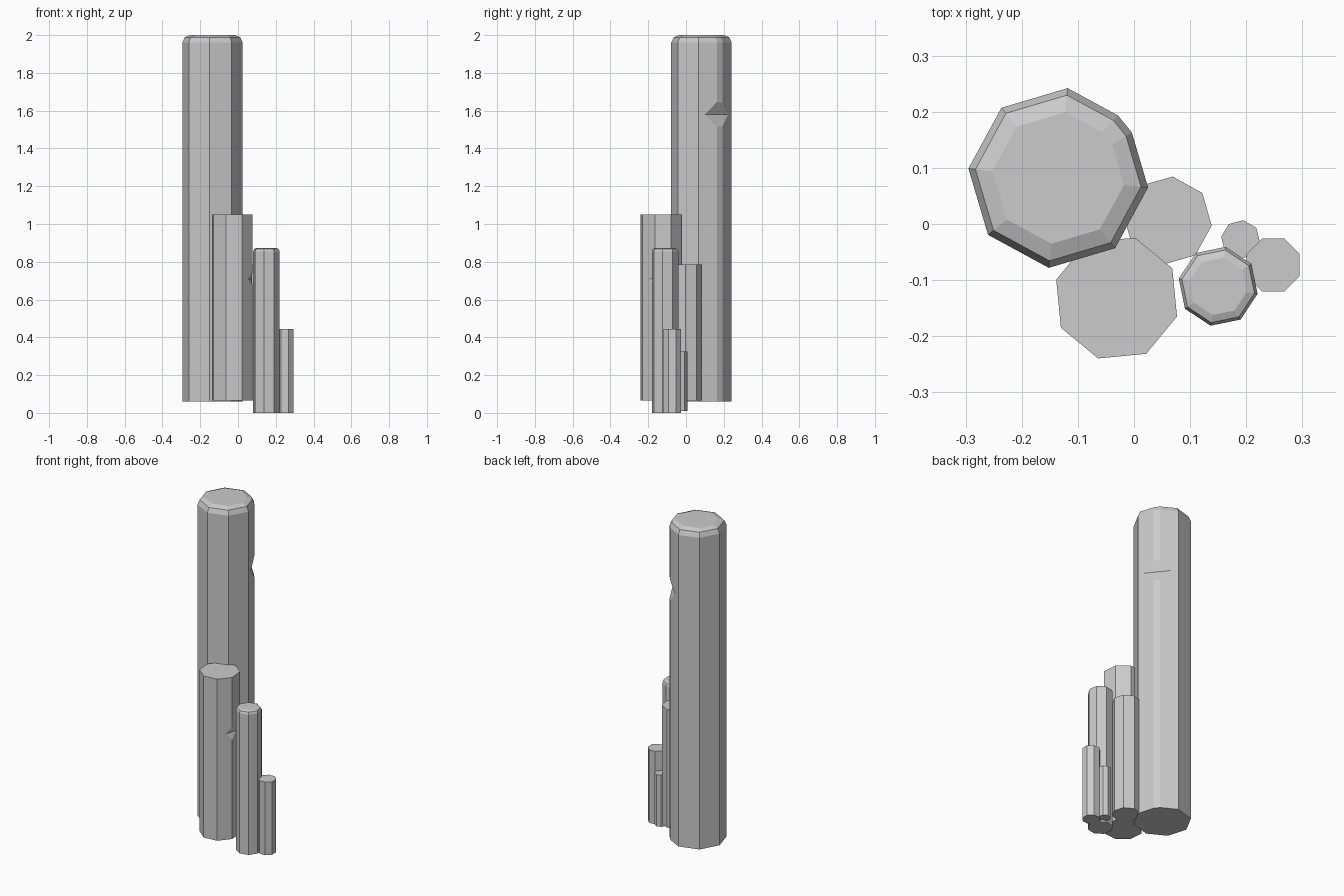
import bpy, bmesh, math
from mathutils import Matrix, Vector

if "Cube" in bpy.data.objects:
    bpy.data.objects.remove(bpy.data.objects["Cube"])


def mesh_object(name, bm):
    bmesh.ops.recalc_face_normals(bm, faces=bm.faces)
    me = bpy.data.meshes.new(name)
    bm.to_mesh(me)
    bm.free()
    ob = bpy.data.objects.new(name, me)
    bpy.context.collection.objects.link(ob)
    return ob


def section(r, start, worn=None, chamfer=0.0):
    """Octagon; the corner with index 'worn' is cut flat."""
    pts = [Vector((r * math.cos(math.radians(start + 45 * i)),
                   r * math.sin(math.radians(start + 45 * i)))) for i in range(8)]
    out = []
    for i, p in enumerate(pts):
        if i == worn:
            for q in (pts[i - 1], pts[(i + 1) % 8]):
                out.append(p + (q - p).normalized() * chamfer)
        else:
            out.append(p)
    return out


def column(name, x, y, r, start, z0, z1, bevel=0.0, worn=None, chamfer=0.0):
    pts = section(r, start, worn, chamfer)
    levels = [(1.0, z0)]
    if bevel:
        for a in (0, 45, 90):
            inset = bevel * (1 - math.cos(math.radians(a)))
            levels.append((1 - 1.08 * inset / r, z1 - bevel + bevel * math.sin(math.radians(a))))
    else:
        levels.append((1.0, z1))
    bm = bmesh.new()
    rings = [[bm.verts.new((x + p.x * s, y + p.y * s, z)) for p in pts] for s, z in levels]
    n = len(pts)
    for lo, hi in zip(rings, rings[1:]):
        for i in range(n):
            j = (i + 1) % n
            bm.faces.new((lo[i], lo[j], hi[j], hi[i]))
    bm.faces.new(rings[0][::-1])
    bm.faces.new(rings[-1])
    return mesh_object(name, bm)


def chip(ob, x, y, z, angle, depth_r, slope):
    """V-shaped chip cut into a column corner by a horizontal wedge."""
    out = 0.09
    bm = bmesh.new()
    ends = []
    for w in (-0.15, 0.15):
        ends.append([bm.verts.new(c) for c in ((depth_r, w, 0),
                                               (depth_r + out, w, out * slope),
                                               (depth_r + out, w, -out * slope))])
    a, b = ends
    bm.faces.new(a)
    bm.faces.new(b[::-1])
    for i in range(3):
        j = (i + 1) % 3
        bm.faces.new((a[i], b[i], b[j], a[j]))
    bm.transform(Matrix.Translation((x, y, z)) @ Matrix.Rotation(math.radians(angle), 4, 'Z'))
    cutter = mesh_object(ob.name + "_chip_cutter", bm)
    cutter.hide_render = True
    cutter.hide_viewport = True
    mod = ob.modifiers.new("chip", 'BOOLEAN')
    mod.operation = 'DIFFERENCE'
    mod.solver = 'EXACT'
    mod.object = cutter


# Tall column with rounded top, one worn edge and a chip
tall = column("tall_column", -0.135, 0.082, 0.161, -6, 0.06, 2.0, 0.04, 1, 0.021)
chip(tall, -0.135, 0.082, 1.58, 38, 0.129, 2.7)

# Flat-topped wide column with a small chip near its neighbour
wide = column("wide_column", -0.031, -0.132, 0.1125, -17, 0.065, 1.05)
chip(wide, -0.031, -0.132, 0.71, -17, 0.098, 2.7)

# Remaining columns
column("rear_column", 0.06, 0.006, 0.079, -6.5, 0.065, 0.785)
column("round_top_column", 0.15, -0.111, 0.0715, -11, 0.0, 0.873, 0.018)
column("short_column", 0.248, -0.073, 0.051, 22.5, 0.0, 0.445)
column("thin_column", 0.19, -0.028, 0.035, -8, 0.01, 0.325)
